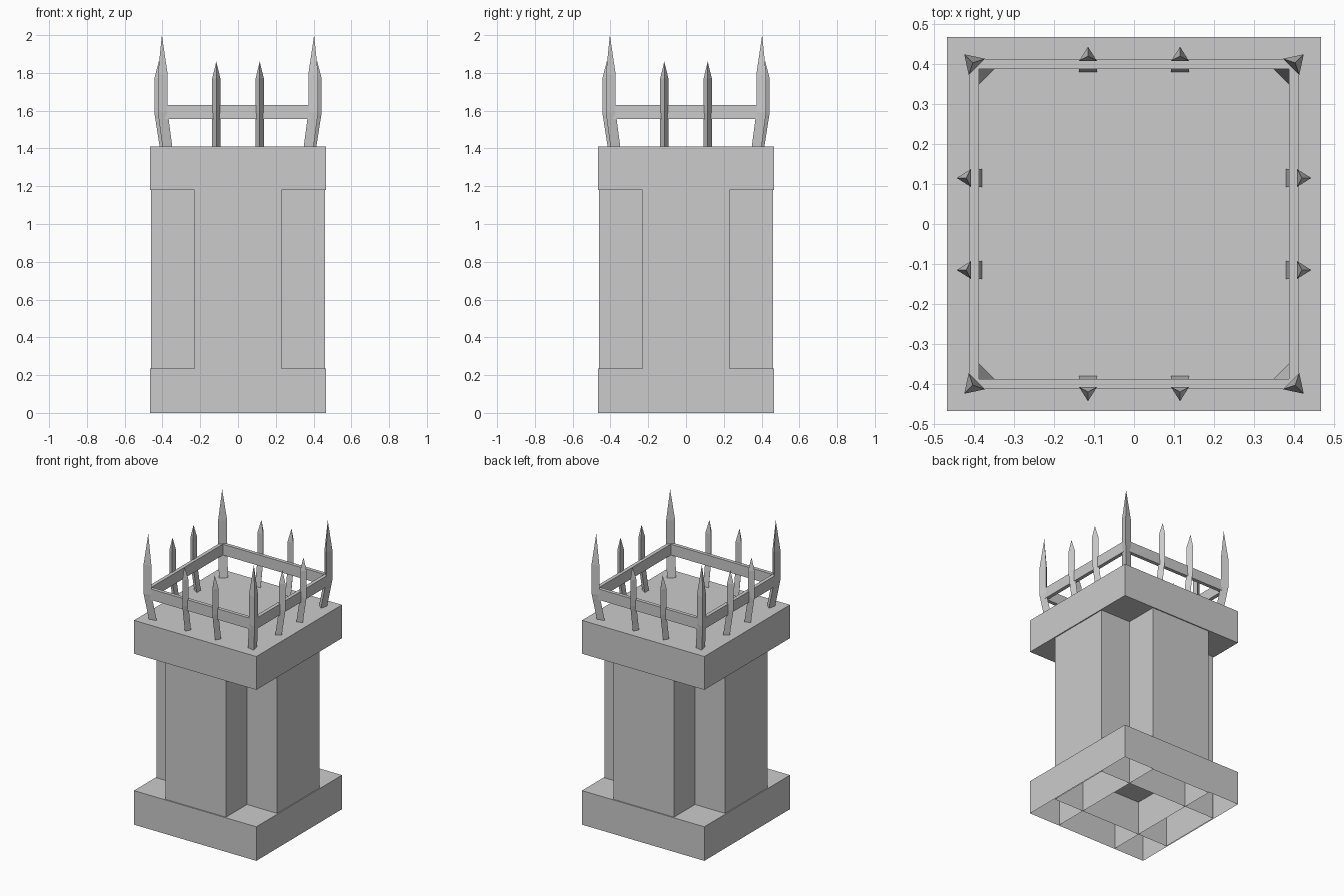
import bpy, bmesh, math
from mathutils import Matrix, Vector

if "Cube" in bpy.data.objects:
    bpy.data.objects.remove(bpy.data.objects["Cube"])


def finish(name, bm):
    bmesh.ops.recalc_face_normals(bm, faces=bm.faces)
    me = bpy.data.meshes.new(name)
    bm.to_mesh(me)
    bm.free()
    ob = bpy.data.objects.new(name, me)
    bpy.context.collection.objects.link(ob)
    return ob


def box(name, hx, hy, z0, z1, open_bottom=False, open_top=False):
    bm = bmesh.new()
    bmesh.ops.create_cube(bm, size=1)
    drop = [f for f in bm.faces if (open_bottom and f.normal.z < -0.9)
            or (open_top and f.normal.z > 0.9)]
    bmesh.ops.delete(bm, geom=drop, context='FACES_ONLY')
    for v in bm.verts:
        v.co = (v.co.x * 2 * hx, v.co.y * 2 * hy, z0 if v.co.z < 0 else z1)
    return finish(name, bm)


# Plinth is a hollow lid, open underneath; the cap is a solid slab
box("plinth", 0.467, 0.467, 0.0, 0.235, open_bottom=True)
box("cap_slab", 0.467, 0.467, 1.18, 1.41)

# Cross-shaped shaft from two open tubes
box("shaft_x", 0.46, 0.23, 0.0, 1.18, True, True)
box("shaft_y", 0.23, 0.46, 0.0, 1.18, True, True)

# Square rail: nested loops of a rectangular section
bm = bmesh.new()
loops = []
for r, z in [(0.413, 1.555), (0.413, 1.63), (0.388, 1.63), (0.388, 1.555)]:
    loops.append([bm.verts.new((sx * r, sy * r, z))
                  for sx, sy in [(-1, -1), (1, -1), (1, 1), (-1, 1)]])
for i in range(4):
    a, b = loops[i], loops[(i + 1) % 4]
    for j in range(4):
        k = (j + 1) % 4
        bm.faces.new((a[j], a[k], b[k], b[j]))
finish("rail", bm)


def spike(name, angle, side, inner, outer, half, lean, z_bend, z_neck, z_tip):
    """Three-sided bar leaning outward, then upright, then a point."""
    rot = Matrix.Rotation(angle, 3, 'Z')
    bm = bmesh.new()
    rings = []
    for z, off in [(1.41, -lean), (z_bend, 0), (z_neck, 0)]:
        rings.append([bm.verts.new(rot @ Vector((r + off, side + s, z)))
                      for r, s in [(inner, -half), (outer, 0), (inner, half)]])
    tip = bm.verts.new(rot @ Vector(((2 * inner + outer) / 3, side, z_tip)))
    bm.faces.new(rings[0])
    for a, b in zip(rings, rings[1:]):
        for j in range(3):
            k = (j + 1) % 3
            bm.faces.new((a[j], a[k], b[k], b[j]))
    for j in range(3):
        bm.faces.new((rings[2][j], rings[2][(j + 1) % 3], tip))
    finish(name, bm)


# Four tall corner spikes, two short ones per side
for q in range(4):
    a = q * math.pi / 2
    spike(f"corner_spike_{q}", a + math.pi / 4, 0, 0.555, 0.600, 0.029,
          0.034, 1.59, 1.79, 2.0)
    for n, s in enumerate((-0.115, 0.115)):
        spike(f"side_spike_{q}_{n}", a, s, 0.408, 0.443, 0.022,
              0.028, 1.59, 1.77, 1.86)
